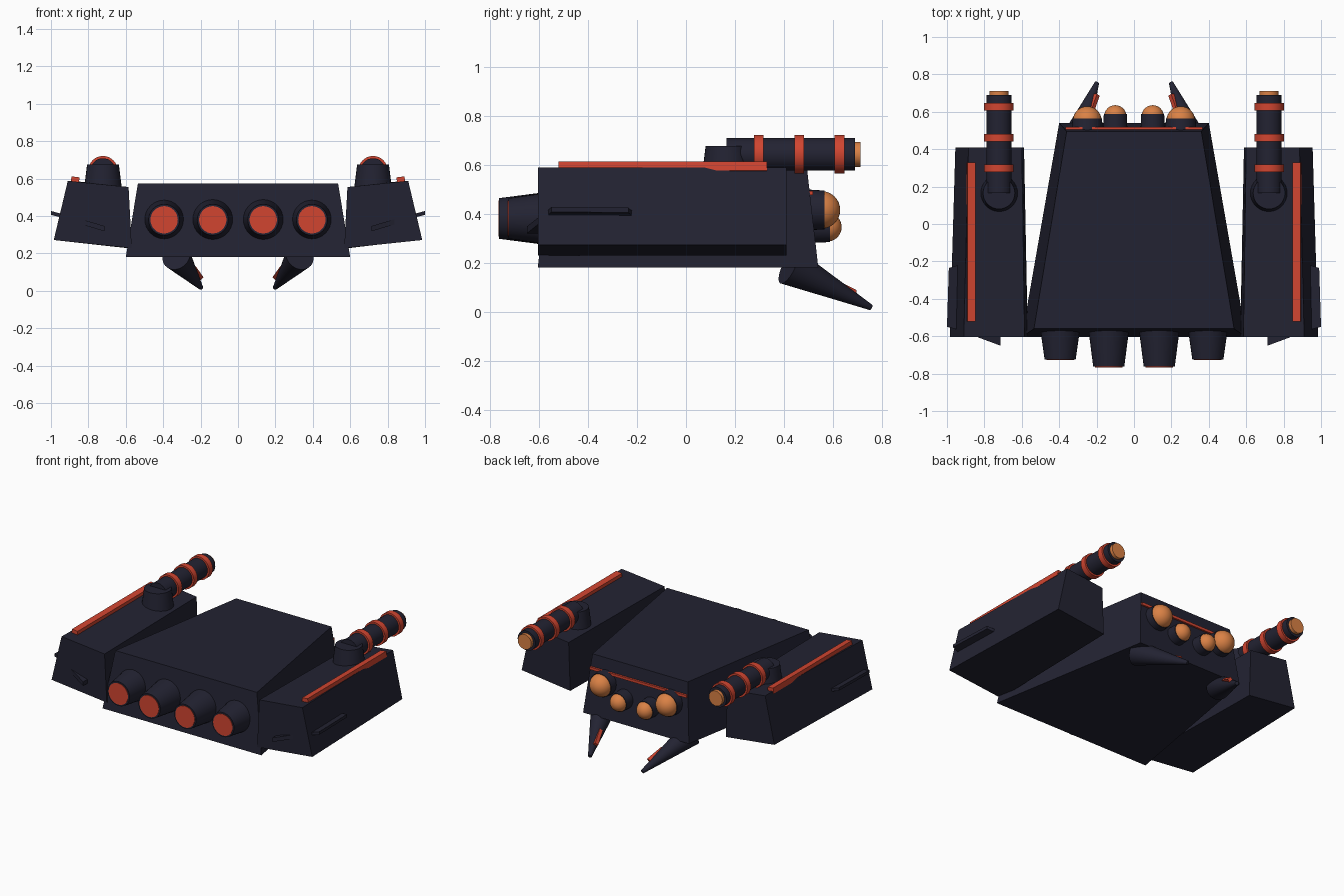
import bpy, bmesh, math
from mathutils import Vector

if "Cube" in bpy.data.objects:
    bpy.data.objects.remove(bpy.data.objects["Cube"])


def material(name, rgb):
    m = bpy.data.materials.new(name)
    m.diffuse_color = (*rgb, 1)
    m.use_nodes = True
    m.node_tree.nodes["Principled BSDF"].inputs["Base Color"].default_value = m.diffuse_color
    return m


NAVY = material("dark navy", (0.0165, 0.0165, 0.032))
RED = material("red", (0.64, 0.06, 0.03))
ORANGE = material("orange", (0.70, 0.22, 0.06))


def hull(name, pts, mat):
    """Flat-faced solid around a few corner points."""
    bm = bmesh.new()
    for p in pts:
        bm.verts.new(p)
    bmesh.ops.convex_hull(bm, input=bm.verts[:])
    bmesh.ops.dissolve_limit(bm, angle_limit=math.radians(1.5), verts=bm.verts[:], edges=bm.edges[:])
    bmesh.ops.recalc_face_normals(bm, faces=bm.faces[:])
    me = bpy.data.meshes.new(name)
    bm.to_mesh(me)
    bm.free()
    me.materials.append(mat)
    ob = bpy.data.objects.new(name, me)
    bpy.context.collection.objects.link(ob)
    return ob


def cone(name, a, b, r1, r2, mat, sides=32):
    """Cylinder or cone from point a to point b."""
    a, b = Vector(a), Vector(b)
    d = b - a
    bpy.ops.mesh.primitive_cone_add(vertices=sides, radius1=r1, radius2=r2, depth=d.length, location=(a + b) / 2)
    ob = bpy.context.object
    ob.name = name
    ob.rotation_euler = d.to_track_quat('Z', 'Y').to_euler()
    ob.data.materials.append(mat)
    if sides > 8:
        bpy.ops.object.shade_smooth_by_angle(angle=math.radians(35))
    return ob


def dome(name, loc, r):
    bpy.ops.mesh.primitive_uv_sphere_add(segments=32, ring_count=16, radius=r, location=loc)
    ob = bpy.context.object
    ob.name = name
    ob.data.materials.append(ORANGE)
    bpy.ops.object.shade_smooth()


# central hull, tapered toward the back
hull("main_body", [(s * x, y, z) for s in (-1, 1) for x, y, z in (
    (0.60, -0.605, 0.18), (0.40, 0.54, 0.18), (0.535, -0.56, 0.575), (0.36, 0.495, 0.575))], NAVY)

# red strip across the back face
hull("back_strip", [(s * 0.365, y, z) for s in (-1, 1) for y in (0.49, 0.518) for z in (0.475, 0.493)], RED)

for s, side in ((-1, "left"), (1, "right")):
    # side pod with sloped roof and floor
    hull(side + "_pod", [(s * x, y, z) for x, y, z in (
        (0.985, -0.605, 0.272), (0.568, -0.605, 0.228), (0.585, -0.605, 0.555), (0.91, -0.605, 0.588),
        (0.955, 0.41, 0.272), (0.588, 0.41, 0.228), (0.60, 0.41, 0.555), (0.885, 0.41, 0.588))], NAVY)

    # red rail on the pod roof
    hull(side + "_rail", [(s * x, y, z) for y in (-0.52, 0.33) for x, z in (
        (0.85, 0.57), (0.895, 0.575), (0.89, 0.612), (0.848, 0.607))], RED)

    # fin on the outer pod face
    hull(side + "_side_fin", [(s * x, y, z + dz) for dz in (-0.01, 0.01) for x, y, z in (
        (0.92, -0.57, 0.396), (0.92, -0.215, 0.396), (1.0, -0.55, 0.417), (0.99, -0.235, 0.414))], NAVY)

    # fin on the front pod face
    hull(side + "_front_fin", [(s * x, y, z + dz) for dz in (-0.014, 0.014) for x, y, z in (
        (0.85, -0.60, 0.373), (0.715, -0.65, 0.333), (0.715, -0.60, 0.333))], NAVY)

    # turret and gun
    gx, gz = s * 0.722, 0.642
    cone(side + "_turret", (gx, 0.165, 0.54), (gx, 0.165, 0.675), 0.102, 0.085, NAVY)
    cone(side + "_barrel", (gx, 0.165, gz), (gx, 0.69, gz), 0.067, 0.067, NAVY)
    cone(side + "_muzzle", (gx, 0.68, gz), (gx, 0.712, gz), 0.051, 0.051, ORANGE)
    for i, y in enumerate((0.297, 0.462, 0.627)):
        cone(f"{side}_barrel_ring_{i}", (gx, y - 0.02, gz), (gx, y + 0.02, gz), 0.079, 0.079, RED)

    # thrusters with glowing ends
    for label, x, y0, y1 in (("outer", 0.395, -0.55, -0.725), ("inner", 0.135, -0.57, -0.763)):
        cone(f"{side}_{label}_thruster", (s * x, y0, 0.38), (s * x, y1, 0.38), 0.108, 0.083, NAVY)
        cone(f"{side}_{label}_glow", (s * x, y1 + 0.01, 0.38), (s * x, y1 - 0.003, 0.38), 0.073, 0.073, RED)

    # round lamps in sockets on the back face
    for label, x, z, y, r in (("outer", 0.25, 0.415, 0.565, 0.085), ("inner", 0.10, 0.345, 0.588, 0.066)):
        cone(f"{side}_{label}_socket", (s * x, 0.47, z), (s * x, y, z), r, r * 0.93, NAVY)
        dome(f"{side}_{label}_lamp", (s * x, y - 0.012, z), r * 0.9)

    # claw below the back end with its red edge
    cone(side + "_claw", (s * 0.33, 0.42, 0.185), (s * 0.198, 0.755, 0.017), 0.078, 0.012, NAVY)
    cone(side + "_claw_edge", (s * 0.235, 0.59, 0.122), (s * 0.200, 0.69, 0.072), 0.017, 0.017, RED, sides=4)
